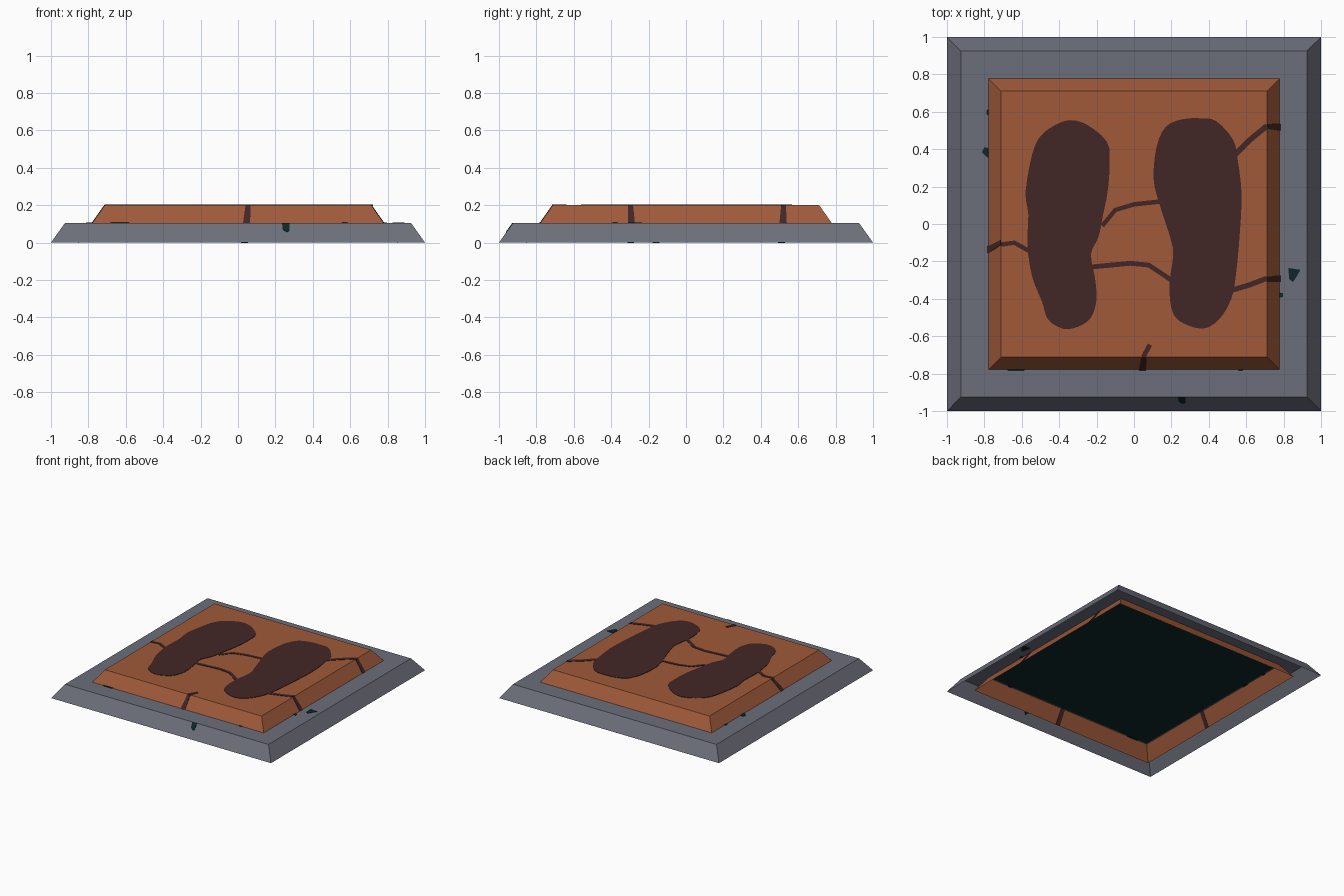
import bpy, bmesh, math
from mathutils import Vector, Matrix

if "Cube" in bpy.data.objects:
    bpy.data.objects.remove(bpy.data.objects["Cube"])


def material(name, rgb):
    m = bpy.data.materials.new(name)
    m.diffuse_color = (*rgb, 1)
    m.use_nodes = True
    m.node_tree.nodes["Principled BSDF"].inputs["Base Color"].default_value = m.diffuse_color
    return m


STONE = material("grey_stone", (0.150, 0.156, 0.195))
CLAY = material("brown_clay", (0.352, 0.102, 0.042))
DARK = material("dark_stain", (0.055, 0.019, 0.019))
TEAL = material("deep_teal", (0.004, 0.020, 0.020))

BASE_Z, TOP_Z = 0.105, 0.20
T = 0.003  # half thickness of painted plates


def finish(name, bm, mats):
    me = bpy.data.meshes.new(name)
    bm.to_mesh(me)
    bm.free()
    for m in mats:
        me.materials.append(m)
    ob = bpy.data.objects.new(name, me)
    bpy.context.collection.objects.link(ob)
    return ob


def stepped_slab(name, rings, mats):
    """Open-bottomed square slab from (half size, height) rings; the cap uses the last material."""
    bm = bmesh.new()
    loops = [[bm.verts.new((sx * h, sy * h, z)) for sx, sy in ((-1, -1), (1, -1), (1, 1), (-1, 1))]
             for h, z in rings]
    for a, b in zip(loops, loops[1:]):
        for i in range(4):
            j = (i + 1) % 4
            bm.faces.new((a[i], a[j], b[j], b[i]))
    bm.faces.new(loops[-1]).material_index = len(mats) - 1
    return finish(name, bm, mats)


def add_plate(bm, points, normal):
    """Thin plate straddling a surface, so it shows on both sides."""
    n = Vector(normal).normalized() * T
    top = [bm.verts.new(Vector(p) + n) for p in points]
    low = [bm.verts.new(Vector(p) - n) for p in points]
    bm.faces.new(top)
    bm.faces.new(low[::-1])
    for i in range(len(top)):
        j = (i + 1) % len(top)
        bm.faces.new((low[i], low[j], top[j], top[i]))


def plates(name, shapes, mat):
    bm = bmesh.new()
    for points, normal in shapes:
        add_plate(bm, points, normal)
    bmesh.ops.recalc_face_normals(bm, faces=bm.faces)
    return finish(name, bm, [mat])


def flat(points, z):
    return [(x, y, z) for x, y in points], (0, 0, 1)


def rounded(points, steps=3):
    """Closed smooth outline through the points."""
    p = [Vector(q) for q in points]
    n, out = len(p), []
    for i in range(n):
        a, b, c, d = p[i - 1], p[i], p[(i + 1) % n], p[(i + 2) % n]
        for s in range(steps):
            t = s / steps
            out.append(0.5 * (2 * b + (c - a) * t + (2 * a - 5 * b + 4 * c - d) * t * t
                              + (3 * b - a - 3 * c + d) * t ** 3))
    return out


def ribbon(path, width):
    """Strip of constant width along a path."""
    p = [Vector(q) for q in path]
    left, right = [], []
    for i, q in enumerate(p):
        d = (p[min(i + 1, len(p) - 1)] - p[max(i - 1, 0)]).normalized()
        side = Vector((-d.y, d.x)) * width / 2
        left.append(q + side)
        right.append(q - side)
    return left + right[::-1]


def on_wall(points, angle, bottom, slope):
    """Map (along, height) points onto a sloped wall; angle 0 is the front."""
    rot = Matrix.Rotation(math.radians(angle), 3, 'Z')
    return ([rot @ Vector((u, -(bottom - slope * z), z)) for u, z in points],
            rot @ Vector((0, -1, slope)))


# Hollow stone base, with a teal area under the upper slab
stepped_slab("stone_base", [(1, 0), (0.925, BASE_Z), (0.77, BASE_Z)], [STONE, TEAL])

# Clay slab, whose walls pass down through the base
stepped_slab("clay_slab", [(0.853, 0), (0.712, TOP_Z)], [CLAY])

# Two dark footprint-shaped stains
left_print = [(-.34, .555), (-.25, .53), (-.145, .44), (-.13, .33), (-.14, .18), (-.165, .05),
              (-.19, -.07), (-.23, -.16), (-.21, -.28), (-.20, -.40), (-.23, -.50), (-.30, -.55),
              (-.38, -.56), (-.46, -.51), (-.49, -.42), (-.545, -.28), (-.57, -.11), (-.565, .05),
              (-.58, .17), (-.545, .37), (-.50, .47), (-.42, .53)]
right_print = [(.36, .565), (.44, .55), (.53, .45), (.555, .34), (.575, .16), (.565, -.06),
               (.545, -.27), (.52, -.40), (.455, -.51), (.365, -.56), (.245, -.52), (.20, -.45),
               (.19, -.32), (.21, -.16), (.19, -.06), (.135, .11), (.105, .24), (.12, .41),
               (.17, .52), (.26, .56)]
for name, outline in (("left_print", left_print), ("right_print", right_print)):
    plates(name, [flat(rounded(outline), TOP_Z)], DARK)

# Cracks across the top of the clay
cracks = [([(-.17, -.01), (-.10, .075), (0, .105), (.14, .12)], .024),
          ([(-.23, -.23), (-.02, -.21), (.08, -.22), (.20, -.30)], .026),
          ([(.54, .37), (.62, .45), (.711, .525)], .03),
          ([(.52, -.355), (.62, -.325), (.711, -.29)], .028),
          ([(-.55, -.15), (-.64, -.10), (-.711, -.11)], .024),
          ([(.085, -.645), (.05, -.711)], .025)]
plates("top_cracks", [flat(ribbon(p, w), TOP_Z) for p, w in cracks], DARK)

# Cracks running down the clay walls: (wall angle, position along the wall, lean)
walls = [(0, .045, .01), (90, -.295, 0), (90, .517, .006), (270, .13, -.03)]
plates("wall_cracks",
       [on_wall([(u - .018 - k, 0), (u + .018 - k, 0), (u + .02, .12), (u + .012 + k, TOP_Z),
                 (u - .014 + k, TOP_Z), (u - .016, .12)], a, .853, .705)
        for a, u, k in walls], DARK)

# Small teal chips on the stone
chips = [[(.825, -.235), (.89, -.245), (.87, -.28), (.85, -.31), (.83, -.295)],
         [(-.77, .405), (-.80, .41), (-.813, .385), (-.785, .355), (-.77, .355)],
         [(-.77, .615), (-.788, .61), (-.788, .585), (-.77, .58)],
         [(.77, -.365), (.797, -.37), (.797, -.39), (.77, -.395)],
         [(-.69, -.77), (-.67, -.787), (-.59, -.787), (-.575, -.77)],
         [(.55, -.77), (.56, -.787), (.58, -.787), (.59, -.77)]]
plates("stone_chips", [flat(c, BASE_Z) for c in chips], TEAL)
plates("front_chip", [on_wall([(.235, .104), (.275, .104), (.275, .065), (.262, .055), (.24, .07)],
                              0, 1.0, .714)], TEAL)
